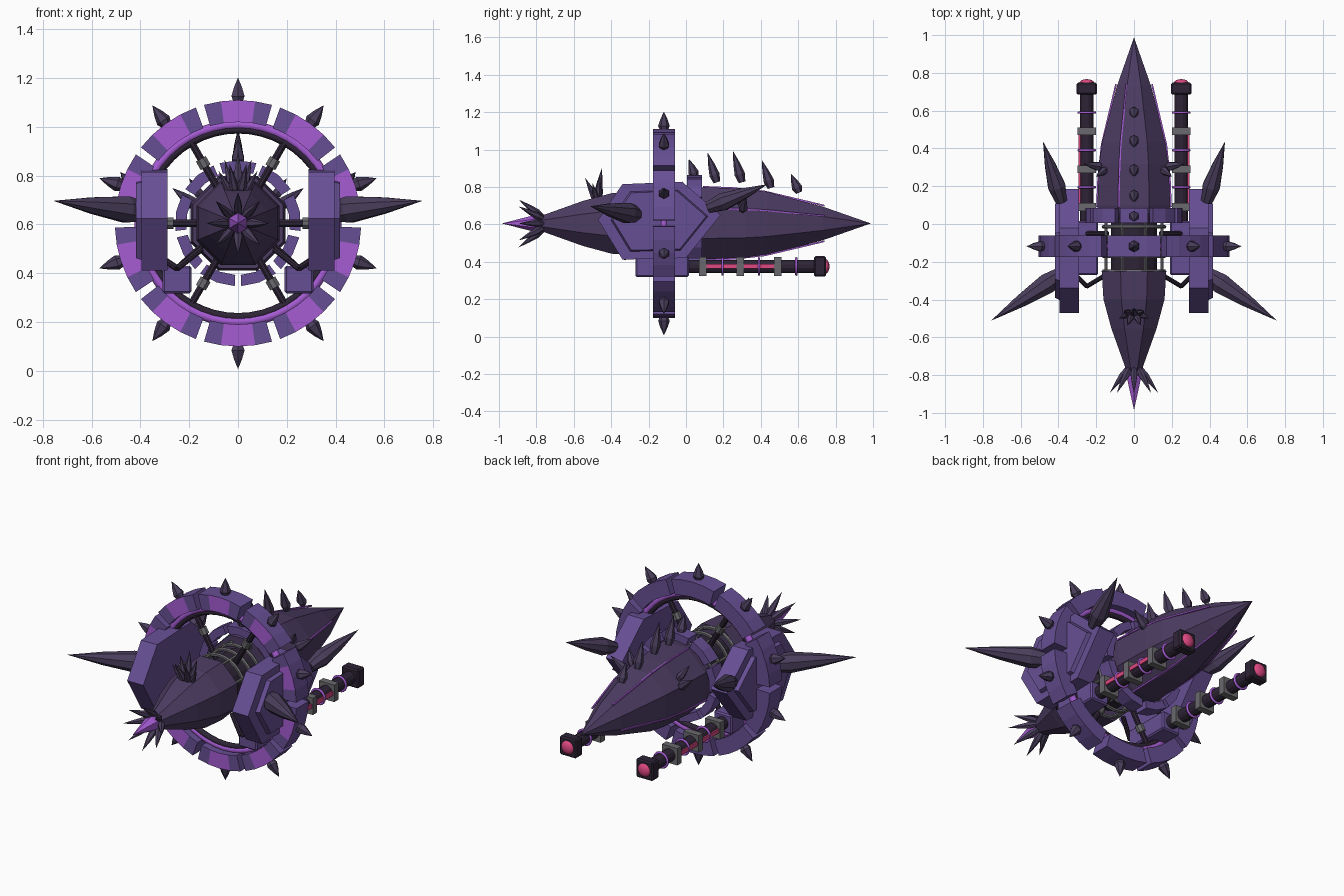
import bpy, bmesh, math
from mathutils import Vector, Matrix

if "Cube" in bpy.data.objects:
    bpy.data.objects.remove(bpy.data.objects["Cube"])

CZ = 0.605          # height of the main axis
RY = -0.118         # ring plane


def material(name, rgb):
    m = bpy.data.materials.new(name)
    m.diffuse_color = [(c / 255 / 12.92 if c < 11 else ((c / 255 + .055) / 1.055) ** 2.4) for c in rgb] + [1]
    m.use_nodes = True
    m.node_tree.nodes["Principled BSDF"].inputs["Base Color"].default_value = m.diffuse_color
    return m


HULL = material("dark violet hull", (76, 60, 98))
ARMOR = material("violet armor", (103, 79, 148))
GLOW = material("bright purple", (166, 92, 212))
THORN = material("thorn violet", (74, 62, 92))
METAL = material("grey metal", (106, 106, 110))
DARK = material("black violet", (46, 36, 54))
PINK = material("pink glow", (222, 72, 130))


def finish(bm, name, *mats, smooth=False):
    bmesh.ops.recalc_face_normals(bm, faces=bm.faces)
    me = bpy.data.meshes.new(name)
    bm.to_mesh(me)
    bm.free()
    for m in mats:
        me.materials.append(m)
    if smooth:
        for p in me.polygons:
            p.use_smooth = True
    ob = bpy.data.objects.new(name, me)
    bpy.context.collection.objects.link(ob)
    return ob


def loft(bm, p0, p1, profile, sides=8, phase=0.5):
    """Turned shape along p0-p1; profile = (fraction, radius) pairs."""
    p0, p1 = Vector(p0), Vector(p1)
    q = (p1 - p0).to_track_quat('Z', 'Y')
    rows = []
    for t, r in profile:
        c = p0.lerp(p1, t)
        rows.append([bm.verts.new(c + q @ Vector((r * math.cos(a), r * math.sin(a), 0)))
                     for a in ((k + phase) * math.tau / sides for k in range(sides))]
                    if r > 0 else [bm.verts.new(c)])
    for a, b in zip(rows, rows[1:]):
        for k in range(sides):
            j = (k + 1) % sides
            bm.faces.new((a[k], a[j], b[0]) if len(b) == 1 else (a[k], a[j], b[j], b[k]))
    bm.faces.new(rows[0])
    if len(rows[-1]) > 1:
        bm.faces.new(rows[-1])


def spike(bm, p0, p1, r, sides=6):
    loft(bm, p0, p1, [(0, r * .65), (.25, r), (.6, r * .62), (1, 0)], sides)


def rod(bm, p0, p1, r, sides=8):
    loft(bm, p0, p1, [(0, r), (1, r)], sides)


def box(bm, lo, hi):
    lo, hi = Vector(lo), Vector(hi)
    bmesh.ops.create_cube(bm, size=1, matrix=Matrix.Translation((lo + hi) / 2) @ Matrix.Diagonal((*(hi - lo), 1)))


def polar(r, deg, y):
    """Point round the main axis; 0 degrees is up."""
    a = math.radians(deg)
    return Vector((r * math.sin(a), y, CZ + r * math.cos(a)))


def torus(bm, centre, R, r, seg=40, sec=8):
    grid = [[bm.verts.new(Vector(centre) + Vector(((R + r * math.cos(b)) * math.sin(a), r * math.sin(b),
                                                   (R + r * math.cos(b)) * math.cos(a))))
             for b in (math.tau * j / sec for j in range(sec))] for a in (math.tau * i / seg for i in range(seg))]
    for i in range(seg):
        for j in range(sec):
            i2, j2 = (i + 1) % seg, (j + 1) % sec
            bm.faces.new((grid[i][j], grid[i2][j], grid[i2][j2], grid[i][j2]))


def arc_block(bm, mid, span, r0, r1, y0, y1, n, glow=False):
    rows = []
    for i in range(n + 1):
        a = mid + span * (i / n - .5)
        rows.append([bm.verts.new(polar(r, a, y)) for r, y in ((r0, y0), (r1, y0), (r1, y1), (r0, y1))])
    for i, (a, b) in enumerate(zip(rows, rows[1:])):
        for k in range(4):
            f = bm.faces.new((a[k], a[(k + 1) % 4], b[(k + 1) % 4], b[k]))
            if glow and k == 0 and 0 < i < n - 1:    # middle of the front side
                f.material_index = 1
    bm.faces.new(rows[0])
    bm.faces.new(rows[-1])


# Big armoured ring of ten blocks with thorns
bm, th = bmesh.new(), bmesh.new()
for k in range(10):
    arc_block(bm, 36 * k, 32, .415, .505, -.176, -.06, 4, True)
    spike(th, polar(.495, 36 * k, RY), polar(.598, 36 * k, RY), .031)
finish(bm, "ring_blocks", ARMOR, GLOW)
finish(th, "ring_thorns", THORN)
bm = bmesh.new()
torus(bm, (0, RY, CZ), .405, .02, 48)
finish(bm, "ring_glow_band", GLOW, smooth=True)
bm = bmesh.new()
torus(bm, (0, RY, CZ), .385, .017, 48)
finish(bm, "ring_inner_band", DARK, smooth=True)

# Six spokes with clamps
bm, cl = bmesh.new(), bmesh.new()
for a in range(30, 390, 60):
    rod(bm, polar(.1, a, RY), polar(.39, a, RY), .016)
    rod(cl, polar(.265, a, RY), polar(.305, a, RY), .025)
finish(bm, "spokes", DARK)
finish(cl, "spoke_clamps", METAL)

# Core with metal cage
bm = bmesh.new()
rod(bm, (0, -.28, CZ), (0, .05, CZ), .125, 16)
finish(bm, "core", DARK)
bm = bmesh.new()
for y in (-.25, -.17, -.09, -.015):
    torus(bm, (0, y, CZ), .16, .011, 28, 6)
for k in range(8):
    rod(bm, polar(.16, 45 * k + 22.5, -.27), polar(.16, 45 * k + 22.5, .03), .009, 6)
finish(bm, "core_cage", METAL)

# Front hull and glowing nose
bm = bmesh.new()
loft(bm, (0, -.25, CZ), (0, -.78, CZ), [(0, .185), (.28, .175), (.57, .13), (.97, .048), (1, .04)])
finish(bm, "front_hull", HULL)
bm = bmesh.new()
loft(bm, (0, -.76, CZ), (0, -.985, CZ), [(0, .04), (.25, .043), (1, 0)], 6)
finish(bm, "nose_tip", GLOW)
bm = bmesh.new()
for k in range(8):
    spike(bm, polar(.035, 45 * k, -.765), polar(.128, 45 * k, -.895), .02)
for x, y, z, r in ((0, -.45, .90, .024), (.055, -.46, .865, .02), (-.055, -.46, .865, .02),
                   (.035, -.54, .85, .02), (-.035, -.54, .85, .02), (.08, -.5, .82, .017), (-.08, -.5, .82, .017)):
    spike(bm, (x * .3, -.475, .72), (x, y, z), r)
finish(bm, "front_thorns", THORN)

# Rear hull with four glowing edge strips
PROFILE = [(0, .2), (.07, .21), (.3, .2), (.42, .183), (.73, .098), (1, 0)]
bm = bmesh.new()
loft(bm, (0, .03, CZ), (0, .988, CZ), PROFILE)
finish(bm, "rear_hull", HULL)
bm = bmesh.new()
for a in (-22.5, 67.5, 157.5, 247.5):
    rod(bm, polar(.205, a, .25), polar(.185, a, .42), .006, 4)
    rod(bm, polar(.185, a, .42), polar(.103, a, .74), .006, 4)
    rod(bm, polar(.212, a, .09), polar(.205, a, .25), .006, 4)
finish(bm, "rear_glow_strips", GLOW)

# Segmented collar
bm = bmesh.new()
for k in range(9):
    arc_block(bm, 40 * k, 34, .212, .258, .005, .085, 2)
finish(bm, "rear_collar", ARMOR)

# Dorsal thorns and side thorns of the rear hull
bm = bmesh.new()
for y, z, ty, tz in ((.05, .85, .015, .95), (.165, .825, .115, .985), (.3, .825, .25, .995),
                     (.455, .795, .405, .945), (.605, .77, .56, .873)):
    spike(bm, (0, y, z), (0, ty, tz), .028)
for s in (-1, 1):
    spike(bm, (s * .165, .3, .67), (s * .27, .32, .75), .026)
    spike(bm, (s * .15, .29, .71), (s * .2, .25, .79), .022)
finish(bm, "rear_thorns", THORN)

# Side pods, guns and big spikes, one side at a time
HEX = [(-.47, .625), (-.34, .815), (-.02, .828), (.185, .65), (0, .42), (-.34, .412)]


def pod(bm, s, x0, x1, k0, k1):
    cy, cz = -.14, .62
    rows = [[bm.verts.new((s * x, cy + (y - cy) * k, cz + (z - cz) * k)) for y, z in HEX]
            for x, k in ((x0, k0), (x1, k1))]
    for i in range(6):
        j = (i + 1) % 6
        bm.faces.new((rows[0][i], rows[0][j], rows[1][j], rows[1][i]))
    bm.faces.new(rows[0])
    bm.faces.new(rows[1])


for s, side in ((1, "right"), (-1, "left")):
    bm = bmesh.new()
    pod(bm, s, .29, .395, 1, 1)
    pod(bm, s, .39, .418, .8, .76)
    finish(bm, side + "_pod", ARMOR)

    bm = bmesh.new()
    spike(bm, (s * .36, -.25, .65), (s * .757, -.512, .697), .058, 8)
    spike(bm, (s * .385, .12, .69), (s * .482, .437, .815), .05, 8)
    finish(bm, side + "_pod_spikes", THORN)

    # Gun mount and bracing pipe
    bm = bmesh.new()
    box(bm, (s * .25 - .06, -.27, .318), (s * .25 + .06, .015, .43))
    bmesh.ops.bevel(bm, geom=bm.edges[:], offset=.008, segments=1, affect='EDGES')
    finish(bm, side + "_gun_mount", ARMOR)
    bm = bmesh.new()
    for a, b in (((.31, -.27, .46), (.25, -.33, .42)), ((.25, -.33, .42), (.15, -.27, .5)),
                 ((.25, -.05, .42), (.14, -.05, .52))):
        rod(bm, (s * a[0], *a[1:]), (s * b[0], *b[1:]), .013)
    finish(bm, side + "_brace_pipe", DARK)

    # Gun barrel, clamps, rings, glow rails and muzzle
    gx, gz = s * .25, .375
    bm = bmesh.new()
    rod(bm, (gx, 0, gz), (gx, .7, gz), .037, 12)
    box(bm, (gx - .055, .685, gz - .055), (gx + .055, .748, gz + .055))
    bmesh.ops.bevel(bm, geom=[e for e in bm.edges if e.calc_length() > .06 and e.calc_length() < .2],
                    offset=.008, segments=1, affect='EDGES')
    finish(bm, side + "_gun_barrel", DARK)
    bm = bmesh.new()
    for y in (.09, .29, .49):
        box(bm, (gx - .05, y - .02, gz - .05), (gx + .05, y + .02, gz + .05))
    finish(bm, side + "_gun_clamps", METAL)
    bm = bmesh.new()
    for y in (.195, .39, .59):
        torus(bm, (gx, y, gz), .043, .007, 20, 6)
    finish(bm, side + "_gun_rings", GLOW, smooth=True)
    bm = bmesh.new()
    box(bm, (s * .285 - .008, .1, gz - .012), (s * .285 + .008, .48, gz + .012))
    finish(bm, side + "_gun_glow_rail", PINK)
    bm = bmesh.new()
    bmesh.ops.create_uvsphere(bm, u_segments=16, v_segments=10, radius=.04,
                              matrix=Matrix.Translation((gx, .745, gz)) @ Matrix.Diagonal((1, .55, 1, 1)))
    finish(bm, side + "_gun_muzzle", PINK, smooth=True)
